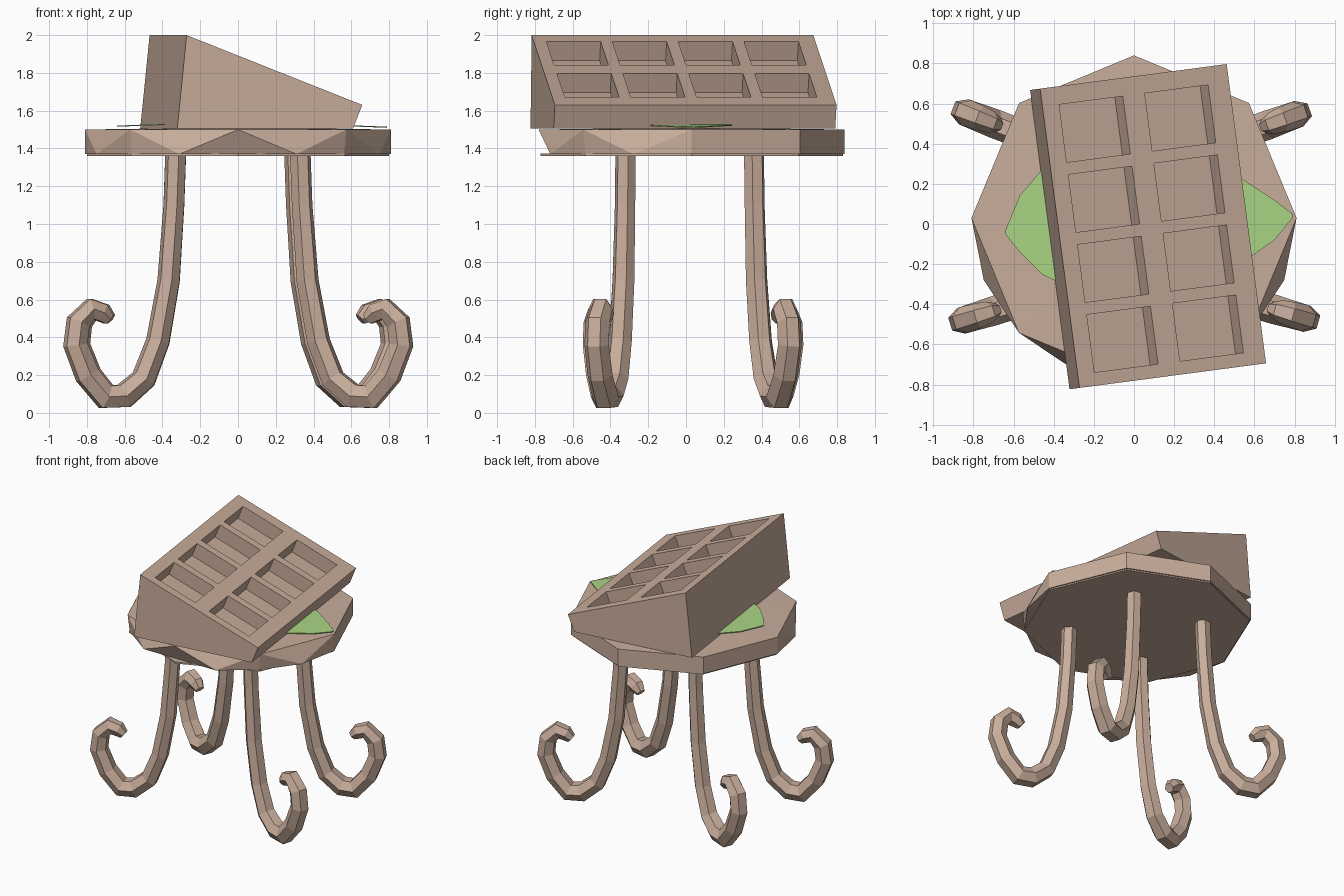
import bpy, bmesh
from math import sin, cos, pi, radians
from mathutils import Vector, Matrix

cube = bpy.data.objects.get("Cube")
if cube:
    bpy.data.objects.remove(cube, do_unlink=True)


def material(name, rgb):
    mat = bpy.data.materials.new(name)
    mat.use_nodes = True
    color = (*rgb, 1.0)
    mat.diffuse_color = color
    mat.node_tree.nodes["Principled BSDF"].inputs["Base Color"].default_value = color
    return mat


TAN = material("warm_tan", (0.58, 0.42, 0.33))
GREEN = material("leaf_green", (0.40, 0.66, 0.23))


def add_object(name, bm, mat):
    bmesh.ops.recalc_face_normals(bm, faces=bm.faces[:])
    mesh = bpy.data.meshes.new(name)
    bm.to_mesh(mesh)
    bm.free()
    mesh.materials.append(mat)
    ob = bpy.data.objects.new(name, mesh)
    bpy.context.collection.objects.link(ob)
    return ob


def ring(radius, z, steps):
    """Points around the table centre; steps are eighths of a turn."""
    return [Vector((radius * cos(s * pi / 4), 0.03 + radius * sin(s * pi / 4), z))
            for s in steps]


# Table top: octagon above, lower rim shifted half a step along the front
bm = bmesh.new()
points = ring(0.81, 1.5, range(8)) + [Vector((0, 0.03, 1.512))]
points += ring(0.81, 1.37, (0, 1, 2, 3, 4, 4.5, 5.5, 6.5, 7.5))
points += ring(0.795, 1.37, (5, 7))
for p in points:
    bm.verts.new(p)
hull = bmesh.ops.convex_hull(bm, input=bm.verts[:])
bmesh.ops.delete(bm, geom=hull["geom_interior"], context="VERTS")
bmesh.ops.dissolve_limit(bm, angle_limit=radians(0.3), verts=bm.verts[:], edges=bm.edges[:])
add_object("table_top", bm, TAN)

# Thin plate under the table top
bm = bmesh.new()
low = bm.faces.new([bm.verts.new(p) for p in ring(0.8, 1.36, range(8))])
side = bmesh.ops.extrude_face_region(bm, geom=[low])["geom"]
bmesh.ops.translate(bm, vec=(0, 0, 0.012),
                    verts=[g for g in side if isinstance(g, bmesh.types.BMVert)])
add_object("underside_plate", bm, TAN)

# Leaf: a strip of cross sections (x, front y, back y), slightly domed
bm = bmesh.new()
sections = [(-0.64, -0.05, -0.03), (-0.57, -0.14, 0.14), (-0.46, -0.25, 0.27),
            (-0.3, -0.33, 0.33), (0.2, -0.3, 0.34), (0.53, -0.2, 0.23),
            (0.7, -0.08, 0.12), (0.79, 0.03, 0.05)]
rows = [[bm.verts.new((x, y, 1.515 + 0.03 * (1 - abs(x) / 0.8))) for y in (y0, y1)]
        for x, y0, y1 in sections]
for a, b in zip(rows, rows[1:]):
    bm.faces.new((a[0], b[0], b[1], a[1]))
leaf = add_object("leaf", bm, GREEN)
leaf.modifiers.new("thickness", "SOLIDIFY").thickness = 0.006

# Wedge box: sloped grid face, pockets pushed in, sides drawn down to the base
bm = bmesh.new()
us = [-0.469, -0.385, -0.065, 0.045, 0.364, 0.469]
vs = [-0.752]
for i in range(4):
    mid = -0.54 + 0.352 * i
    vs += [mid - 0.145, mid + 0.145]
vs.append(0.752)
grid = [[bm.verts.new((u, v, 1.815 - 0.394 * u)) for v in vs] for u in us]
pockets = []
for i in range(len(us) - 1):
    for j in range(len(vs) - 1):
        f = bm.faces.new((grid[i][j], grid[i + 1][j], grid[i + 1][j + 1], grid[i][j + 1]))
        if i % 2 and j % 2:
            pockets.append(f)
rim = [e for e in bm.edges if e.is_boundary]
skirt = bmesh.ops.extrude_edge_only(bm, edges=rim)["geom"]
for v in skirt:
    if isinstance(v, bmesh.types.BMVert):
        v.co.x -= 0.05
        v.co.z = 1.505
base_edges = [e for e in skirt if isinstance(e, bmesh.types.BMEdge) and e.is_boundary]
bmesh.ops.edgeloop_fill(bm, edges=base_edges)
inward = Vector((-0.394, 0, -1)).normalized() * 0.11
floors = bmesh.ops.extrude_discrete_faces(bm, faces=pockets)["faces"]
bmesh.ops.translate(bm, vec=inward, verts=[v for f in floors for v in f.verts])
bm.transform(Matrix.Translation((0.095, -0.01, 0)) @ Matrix.Rotation(radians(7.5), 4, "Z"))
add_object("wedge_tray", bm, TAN)

# Legs: hooked tapered tubes; each point is (outward, height, radius)
HOOK = [(0, 1.37, 0.056), (0.01, 1.1, 0.056), (0.04, 0.7, 0.06), (0.10, 0.38, 0.063),
        (0.18, 0.18, 0.067), (0.29, 0.09, 0.072), (0.39, 0.085, 0.073),
        (0.49, 0.2, 0.069), (0.555, 0.36, 0.067), (0.54, 0.48, 0.067),
        (0.47, 0.55, 0.063), (0.41, 0.53, 0.055), (0.37, 0.495, 0.035)]


def add_leg(name, x, y, degrees):
    curve = bpy.data.curves.new(name, "CURVE")
    curve.dimensions = "3D"
    curve.bevel_depth = 1.0
    curve.bevel_resolution = 1
    curve.use_fill_caps = True
    spline = curve.splines.new("POLY")
    spline.use_smooth = False
    spline.points.add(len(HOOK) - 1)
    angle = radians(degrees)
    for p, (r, z, radius) in zip(spline.points, HOOK):
        p.co = (x + r * cos(angle), y + r * sin(angle), z, 1)
        p.radius = radius
    curve.materials.append(TAN)
    ob = bpy.data.objects.new(name, curve)
    bpy.context.collection.objects.link(ob)
    bpy.ops.object.select_all(action="DESELECT")
    ob.select_set(True)
    bpy.context.view_layer.objects.active = ob
    bpy.ops.object.convert(target="MESH")


add_leg("front_left_leg", 0.33, -0.32, -16)
add_leg("back_left_leg", 0.30, 0.36, 20)
add_leg("back_right_leg", -0.33, 0.36, 159)
add_leg("front_right_leg", -0.33, -0.32, 197)
